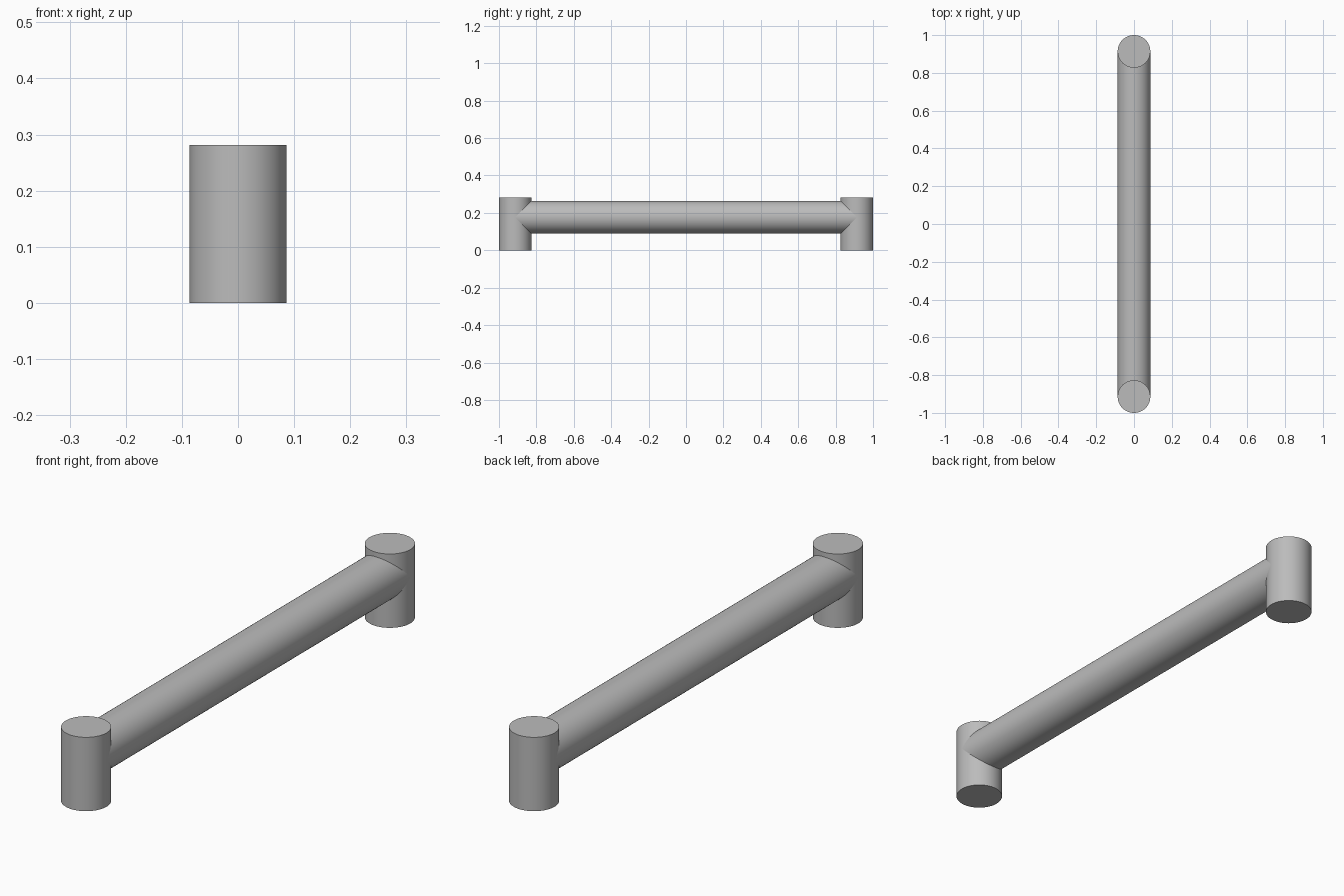
import bpy
import math

cube = bpy.data.objects.get("Cube")
if cube:
    bpy.data.objects.remove(cube, do_unlink=True)

RADIUS = 0.0865
POST_HEIGHT = 0.281
POST_Y = 1 - RADIUS
BAR_Z = 0.177

# Single plain grey finish
grey = bpy.data.materials.new("plain_grey")
grey.use_nodes = True
colour = (0.5, 0.5, 0.5, 1)
grey.diffuse_color = colour
grey.node_tree.nodes["Principled BSDF"].inputs["Base Color"].default_value = colour


def rod(name, length, location, tilt=0):
    """Smooth round rod with crisp flat ends."""
    bpy.ops.mesh.primitive_cylinder_add(
        vertices=64, radius=RADIUS, depth=length,
        location=location, rotation=(tilt, 0, 0))
    obj = bpy.context.object
    obj.name = obj.data.name = name
    obj.data.materials.append(grey)
    bpy.ops.object.shade_smooth_by_angle(angle=math.radians(30))
    return obj


# Upright end posts
for name, side in (("front_post", -1), ("back_post", 1)):
    rod(name, POST_HEIGHT, (0, side * POST_Y, POST_HEIGHT / 2))

# Horizontal bar, its ends buried in the posts
rod("cross_bar", 2 * POST_Y - 0.005, (0, 0, BAR_Z), math.pi / 2)
